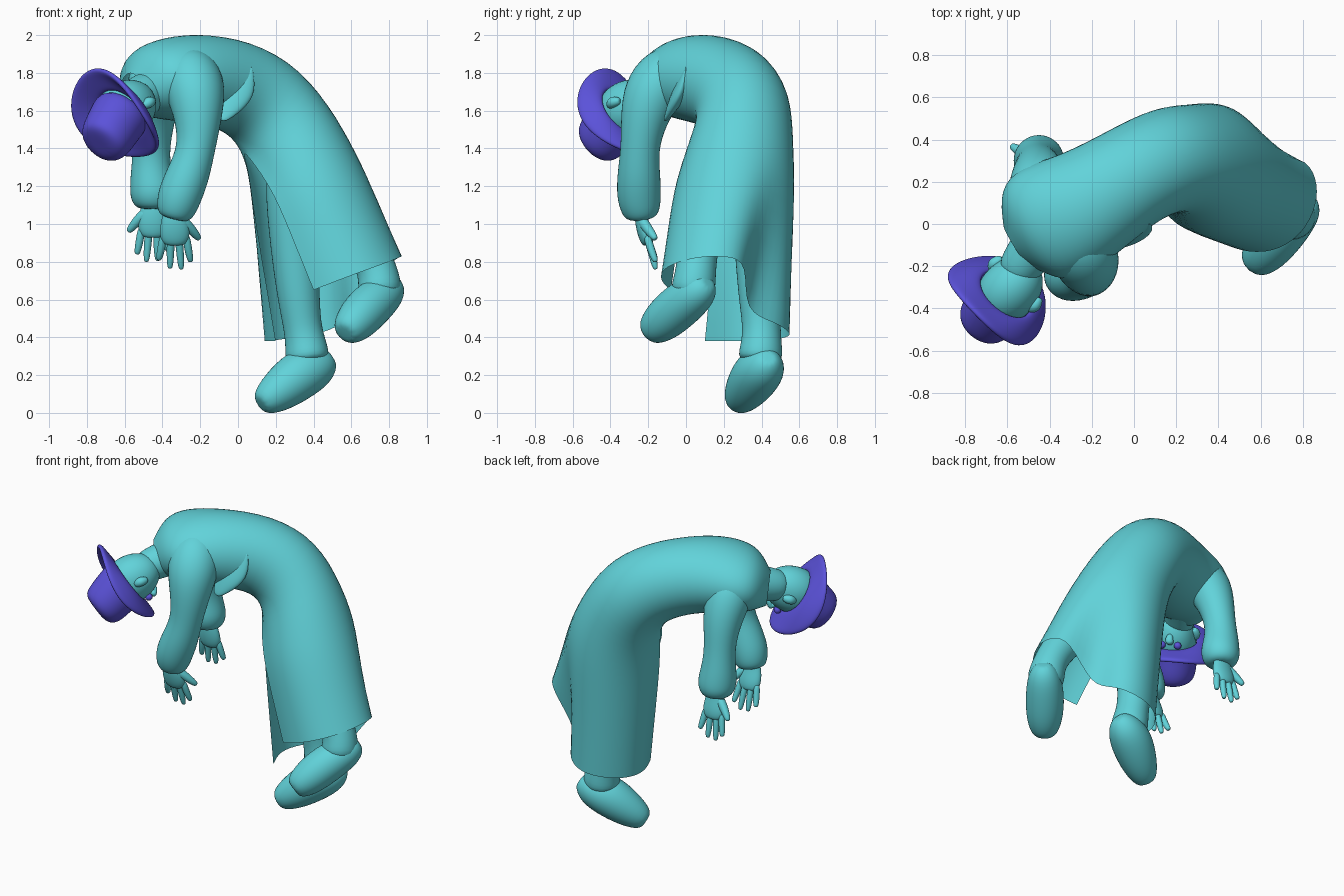
import bpy, bmesh, math
from mathutils import Vector as V

if "Cube" in bpy.data.objects:
    bpy.data.objects.remove(bpy.data.objects["Cube"])


def material(name, col):
    m = bpy.data.materials.new(name)
    m.diffuse_color = (*col, 1)
    m.use_nodes = True
    m.node_tree.nodes["Principled BSDF"].inputs["Base Color"].default_value = m.diffuse_color
    return m


TEAL = material("teal", (0.12, 0.65, 0.70))
PURPLE = material("purple", (0.105, 0.085, 0.70))


def finish(name, bm, mat, levels=2, thick=0):
    bmesh.ops.remove_doubles(bm, verts=bm.verts, dist=0.0005)
    bmesh.ops.recalc_face_normals(bm, faces=bm.faces)
    me = bpy.data.meshes.new(name)
    bm.to_mesh(me)
    bm.free()
    me.materials.append(mat)
    for p in me.polygons:
        p.use_smooth = True
    ob = bpy.data.objects.new(name, me)
    bpy.context.collection.objects.link(ob)
    if thick:
        s = ob.modifiers.new("thickness", 'SOLIDIFY')
        s.thickness = thick
        s.offset = 0
    s = ob.modifiers.new("smooth", 'SUBSURF')
    s.levels = s.render_levels = levels
    s.boundary_smooth = 'PRESERVE_CORNERS'
    return ob


def loft(bm, rings, closed=True, caps=True):
    rows = [[bm.verts.new(p) for p in r] for r in rings]
    n = len(rows[0])
    for a, b in zip(rows, rows[1:]):
        for i in range(n if closed else n - 1):
            j = (i + 1) % n
            bm.faces.new((a[i], a[j], b[j], b[i]))
    if caps:
        for r in (rows[0], rows[-1]):
            c = bm.verts.new(sum((v.co for v in r), V()) / n)
            for i in range(n):
                bm.faces.new((r[i], r[(i + 1) % n], c))


def tube(bm, pts, flat=1.0, side=(1, 0, 0), n=10):
    """Round tube through (x, y, z, radius) points; flat squashes it across side."""
    P = [V(p[:3]) for p in pts]
    rings = []
    for i, p in enumerate(P):
        t = (P[min(i + 1, len(P) - 1)] - P[max(i - 1, 0)]).normalized()
        s = V(side)
        s = (s - t * s.dot(t)).normalized()
        d, r = t.cross(s), pts[i][3] * 1.05
        rings.append([p + s * r * math.cos(2 * math.pi * k / n)
                      + d * r * flat * math.sin(2 * math.pi * k / n) for k in range(n)])
    loft(bm, rings)


def part(name, tubes, mat=TEAL, **kw):
    bm = bmesh.new()
    for t in tubes:
        tube(bm, t, **kw)
    return finish(name, bm, mat)


# Long coat: ellipses along the bent spine, then an open-fronted skirt down to an uneven hem
side = V((0.4, -0.9, 0)).normalized()
hem = [(.40, -.08, .65), (.50, -.13, .69), (.66, -.14, .75), (.80, -.05, .80), (.87, .09, .83),
       (.87, .22, .83), (.80, .33, .80), (.60, .30, .53), (.57, .48, .48), (.45, .56, .42),
       (.30, .54, .40), (.17, .43, .38), (.12, .28, .38), (.20, .10, .38)]
# centre, spine direction, half width, half depth, slit angle
spine = [((-.56, -.10, 1.69), (.8, .5, .1), .11, .11, 0),
         ((-.52, -.04, 1.75), (.85, .5, .1), .24, .17, 0),
         ((-.42, .0, 1.765), (.9, .4, .05), .30, .215, 0),
         ((-.23, .07, 1.775), (.93, .37, 0), .28, .24, 0),
         ((.0, .235, 1.735), (.9, .37, -.25), .245, .25, 0),
         ((.17, .315, 1.62), (.75, .2, -.6), .25, .265, 0),
         ((.29, .29, 1.43), (.5, .0, -.86), .28, .275, 14),
         ((.37, .26, 1.20), (.33, -.08, -.94), .32, .31, 32)]
rings = []
for c, t, w, d, gap in spine:
    t = V(t).normalized()
    s = (side - t * side.dot(t)).normalized()
    n = s.cross(t)
    a0, a1 = math.radians(gap), 2 * math.pi - math.radians(gap * 0.2)
    ring = []
    for k in range(len(hem)):
        a = a0 + (a1 - a0) * k / (len(hem) - 1)
        ring.append(V(c) - n * d * 1.03 * math.cos(a) + s * w * 1.03 * math.sin(a))
    rings.append(ring)
end = [V(p) for p in hem]
rings.append([a.lerp(b, 0.5) for a, b in zip(rings[-1], end)])
rings.append(end)
bm = bmesh.new()
loft(bm, rings, closed=False, caps=False)
finish("long_coat", bm, TEAL)

# Pointed coat flap at the waist
part("coat_flap", [[(-.09, -.11, 1.55, .03), (-.04, -.05, 1.66, .10), (.02, -.01, 1.75, .09),
                    (.07, .0, 1.83, .01)]], flat=0.4)

# Sleeves
part("right_sleeve", [[(-.29, .0, 1.83, .13), (-.25, -.11, 1.79, .165), (-.22, -.185, 1.69, .16),
                       (-.21, -.225, 1.55, .125),
                       (-.22, -.245, 1.40, .10), (-.26, -.25, 1.27, .115), (-.31, -.25, 1.15, .12),
                       (-.33, -.24, 1.07, .105), (-.34, -.235, 1.03, .08)]])
part("left_sleeve", [[(-.43, .08, 1.80, .13), (-.45, .17, 1.73, .155), (-.45, .25, 1.58, .125),
                      (-.46, .29, 1.40, .095), (-.46, .30, 1.27, .11), (-.45, .30, 1.18, .125),
                      (-.45, .31, 1.12, .115), (-.45, .31, 1.08, .085)]])


# Hands: flat palm, four spread fingers and a thumb
def hand(name, x, y, z, m, dy):
    bm = bmesh.new()
    tube(bm, [(x, y, z + .10, .05), (x, y, z + .03, .07), (x, y + dy * .3, z - .05, .085),
              (x, y + dy * .5, z - .11, .065)], flat=0.5)
    for dx, tip, drop in ((-.06, -.085, .19), (-.02, -.025, .235), (.02, .035, .24), (.06, .085, .20)):
        tube(bm, [(x + m * dx, y + dy * .4, z - .06, .023), (x + m * (dx + tip) / 2, y + dy * .7, z - .14, .024),
                  (x + m * tip, y + dy, z - drop, .018)], n=6)
    tube(bm, [(x + m * .03, y, z + .03, .035), (x + m * .09, y + dy * .5, z - .03, .03),
              (x + m * .13, y + dy, z - .08, .02)], n=6)
    finish(name, bm, TEAL)


hand("right_hand", -.335, -.24, 1.00, 1, .08)
hand("left_hand", -.45, .32, 1.04, -1, .05)

# Trouser legs and shoes
part("right_leg", [[(.36, .18, 1.35, .14), (.55, .09, 1.06, .13), (.70, .06, .85, .105), (.75, .05, .72, .11),
                    (.75, .03, .62, .125)]])
part("left_leg", [[(.27, .36, 1.35, .14), (.29, .38, .95, .13), (.32, .39, .62, .115), (.34, .40, .46, .10),
                   (.36, .40, .36, .11), (.37, .39, .27, .125)]])
part("right_shoe", [[(.84, .12, .69, .05), (.80, .08, .655, .105), (.70, -.03, .57, .125),
                     (.62, -.13, .48, .115), (.565, -.20, .42, .075)]], side=(.78, -.6, 0))
part("left_shoe", [[(.50, .44, .29, .05), (.45, .43, .26, .105), (.34, .38, .215, .14),
                    (.21, .31, .11, .115), (.12, .265, .045, .07)]], side=(-.4, .9, 0))

# Drooping head frame: a = towards the crown, f = face direction, s = side
a = V((-.53, -.62, -.57)).normalized()
f = V((.52, .34, -.78))
f = (f - a * f.dot(a)).normalized()
s = a.cross(f)
C = V((-.61, -.335, 1.595))


def H(u, v, w):
    return C + f * u + s * v + a * w


def stalk(rows):
    return [[(*H(u, 0, w), r) for u, w, r in rows]]


part("neck", [[(-.40, -.02, 1.72, .13), (-.50, -.14, 1.69, .11), (-.57, -.25, 1.65, .10)]])
part("head", stalk([(.08, -.19, .05), (.05, -.15, .11), (.015, -.08, .14), (0, .0, .145), (0, .08, .12)]),
     side=s, flat=1.08)
part("nose", [[(*H(.12, 0, -.05), .02), (*H(.19, 0, -.08), .03), (*H(.14, 0, -.11), .02)]])
for label, m in (("right", 1), ("left", -1)):
    part(label + "_ear", [[(*H(.01, m * .13, -.03), .02), (*H(.01, m * .145, -.07), .035),
                           (*H(.03, m * .13, -.11), .02)]], side=f, n=8)
    bm = bmesh.new()
    bmesh.ops.create_icosphere(bm, subdivisions=2, radius=.025)
    bmesh.ops.translate(bm, verts=bm.verts, vec=H(.155, m * .05, -.045))
    finish(label + "_eye", bm, PURPLE, levels=1)

# Hat: tall crown and a brim rolled up at both sides
part("hat_crown", stalk([(0, -.01, .155), (.01, .08, .145), (.03, .17, .14), (.04, .245, .125), (.04, .265, .07)]),
     PURPLE, side=s, flat=1.05, n=12)
bm = bmesh.new()
brim = []
for k in (0, .35, .7, 1):
    ring = []
    for i in range(20):
        t = 2 * math.pi * i / 20
        lift = .10 * k * k * math.sin(t) ** 2
        ring.append(H((.14 + .15 * k) * math.cos(t), (.14 + .12 * k) * math.sin(t) - .02 * k, lift))
    brim.append(ring)
loft(bm, brim, caps=False)
finish("hat_brim", bm, PURPLE, thick=.03)
